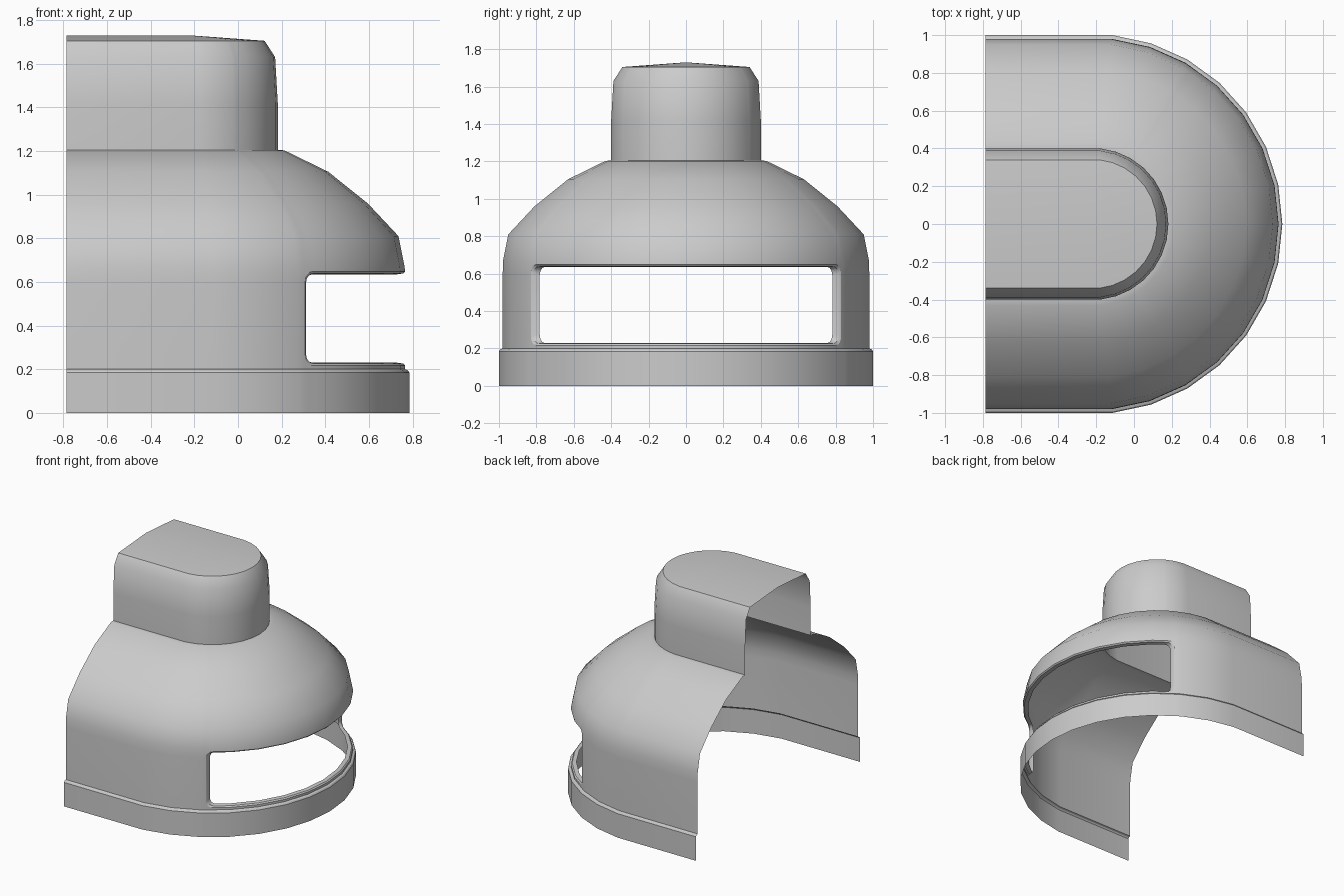
import bpy
from math import sin, cos, radians, sqrt

if "Cube" in bpy.data.objects:
    bpy.data.objects.remove(bpy.data.objects["Cube"])

CX, X0 = -0.22, -0.785          # centre of the round end, open back plane
K = 1 / sin(radians(84))        # makes the straight walls tangent to the 30-gon
WIN, CORNER = 57.6, 0.045       # window half angle and corner radius
LO, HI = 0.217, 0.648           # window bottom and top

# Column angles: 12 degree facets plus the rounded window corners
corner = [WIN - d for d in (0, 0.2, 0.75, 1.6, 2.65)]
angles = sorted(set(range(-84, 85, 12)) | set(corner) | {-a for a in corner})
columns = [-999] + angles + [999]


def point(a, r, z):
    """Point on the U-shaped plan at column a, half width r, height z."""
    if abs(a) > 900:
        return (X0, r if a > 0 else -r, z)
    f = K * r * cos(radians(6)) / cos(radians(a % 12 - 6))
    return (CX + f * cos(radians(a)), f * sin(radians(a)), z)


def corner_rise(a):
    s = radians(WIN - abs(a)) * 0.98
    if s <= 0:
        return CORNER
    if s >= CORNER:
        return 0
    return CORNER - sqrt(CORNER ** 2 - (CORNER - s) ** 2)


def make(name, verts, faces):
    me = bpy.data.meshes.new(name)
    me.from_pydata(verts, [], faces)
    me.validate()
    ob = bpy.data.objects.new(name, me)
    bpy.context.collection.objects.link(ob)
    bpy.ops.object.select_all(action='DESELECT')
    ob.select_set(True)
    bpy.context.view_layer.objects.active = ob
    bpy.ops.object.shade_smooth_by_angle(angle=radians(33))
    return ob


def skin(rows, keep=lambda r, c: True, closed=False):
    """Quads between rows of points."""
    n = len(rows[0])
    verts = [p for row in rows for p in row]
    faces = []
    for r in range(len(rows) - 1):
        for c in range(n if closed else n - 1):
            if keep(r, c):
                d = (c + 1) % n
                faces.append((r * n + c, r * n + d, (r + 1) * n + d, (r + 1) * n + c))
    return verts, faces


def ring(r, z):
    return [point(a, r, z) for a in columns]


# Hood: base band, wall with window opening, faceted dome
rows = [ring(1, 0), ring(1, 0.185), ring(0.993, 0.195), ring(0.98, 0.2),
        [point(a, 0.98, LO + corner_rise(a)) for a in columns],
        [point(a, 0.98, HI - corner_rise(a)) for a in columns],
        ring(0.978, 0.67), ring(0.95, 0.81), ring(0.81, 0.96),
        ring(0.63, 1.105), ring(0.43, 1.203), ring(0.40, 1.205)]


def outside_window(r, c):
    mid = (columns[c] + columns[c + 1]) / 2
    return r != 4 or abs(mid) > WIN


make("hood", *skin(rows, outside_window))

# Window rim: rounded lip turned inward
win_cols = [a for a in angles if abs(a) <= WIN + 1e-6]


def rim_loop(depth, inset, squeeze):
    def row(z, sign):
        return [point(a * squeeze, 0.98 - depth, z + sign * (corner_rise(a) + inset))
                for a in win_cols]
    return row(LO, 1) + row(HI, -1)[::-1]


make("window_rim", *skin([rim_loop(0, 0, 1), rim_loop(0.008, 0.009, 0.988),
                          rim_loop(0.037, 0.013, 0.972)], closed=True))

# Tower: tapered wall, chamfer and low ridged cap
tower = [ring(0.40, 1.205), ring(0.40, 1.42), ring(0.388, 1.63), ring(0.34, 1.705),
         [(X0 if abs(a) > 900 else CX, 0, 1.73) for a in columns]]
verts, faces = skin(tower)
ob = make("tower", verts, faces)

# Merge the coincident ridge points of the cap
import bmesh
bm = bmesh.new()
bm.from_mesh(ob.data)
bmesh.ops.remove_doubles(bm, verts=bm.verts[:], dist=1e-4)
bm.to_mesh(ob.data)
bm.free()
bpy.ops.object.shade_smooth_by_angle(angle=radians(33))
